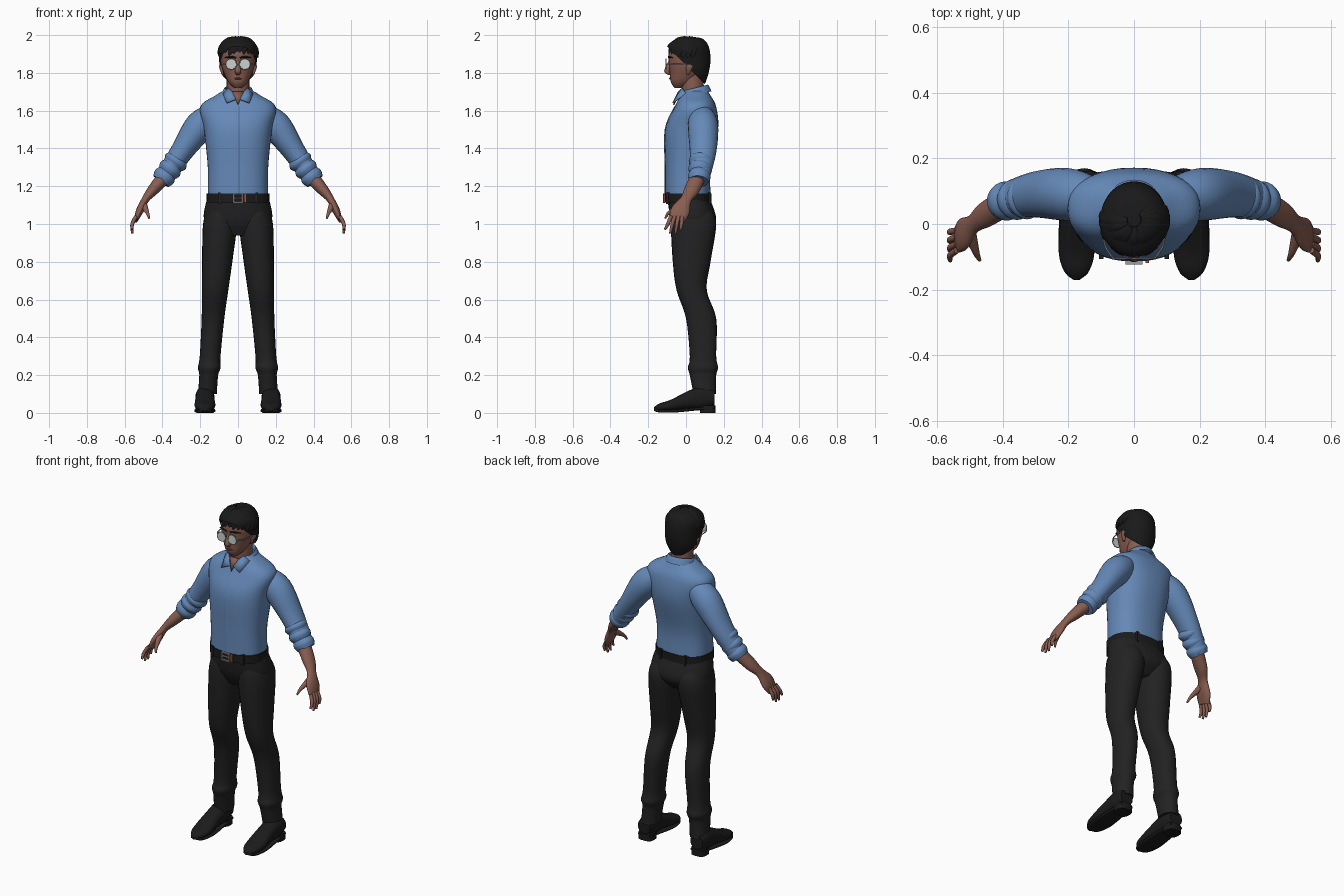
import bpy, bmesh, math, random
from mathutils import Vector

if "Cube" in bpy.data.objects:
    bpy.data.objects.remove(bpy.data.objects["Cube"], do_unlink=True)
random.seed(4)
X, Y, Z = Vector((1, 0, 0)), Vector((0, 1, 0)), Vector((0, 0, 1))


def material(name, red, green, blue):
    mat = bpy.data.materials.new(name)
    mat.use_nodes = True
    mat.diffuse_color = (red, green, blue, 1)
    shader = mat.node_tree.nodes["Principled BSDF"]
    shader.inputs["Base Color"].default_value = (red, green, blue, 1)
    shader.inputs["Roughness"].default_value = .7
    return mat


SHIRT = material("shirt blue", .13, .25, .48)
TROUSER = material("trouser black", .016, .016, .016)
LEATHER = material("leather black", .011, .011, .011)
HAIR = material("hair black", .01, .01, .01)
SKIN = material("skin brown", .25, .11, .08)
LIP = material("lip brown", .15, .06, .05)
LENS = material("lens pale grey", .6, .65, .65)
METAL = material("metal grey", .35, .35, .35)
TAG = material("tag red brown", .4, .09, .04)


def finish(name, bm, mat, mirror=False):
    """Turn a bmesh into a shaded object, optionally mirrored across x."""
    bmesh.ops.recalc_face_normals(bm, faces=bm.faces)
    mesh = bpy.data.meshes.new(name)
    bm.to_mesh(mesh)
    bm.free()
    mesh.materials.append(mat)
    obj = bpy.data.objects.new(name, mesh)
    bpy.context.scene.collection.objects.link(obj)
    if mirror:
        obj.modifiers.new("mirror", "MIRROR").use_mirror_merge = False
    bpy.ops.object.select_all(action="DESELECT")
    obj.select_set(True)
    bpy.context.view_layer.objects.active = obj
    bpy.ops.object.shade_smooth_by_angle(angle=math.radians(50))
    return obj


def spline(rows, steps):
    """Smooth curve through rows of numbers."""
    rows = [Vector(row) for row in rows]
    curve = []
    for i, (start, end) in enumerate(zip(rows, rows[1:])):
        before, after = rows[max(i - 1, 0)], rows[min(i + 2, len(rows) - 1)]
        leave, arrive, gap = (end - before) / 2, (after - start) / 2, end - start
        for k in range(steps):
            t = k / steps
            bend = gap * 3 - leave * 2 - arrive
            twist = leave + arrive - gap * 2
            curve.append(start + leave * t + bend * t ** 2 + twist * t ** 3)
    return curve + [rows[-1]]


def loft(name, rows, mat, frame=None, ref=Y, power=2, sides=24, steps=5,
         mirror=False, cap=True, keep=None):
    """Skin rounded sections, each row being x, y, z and two half widths."""
    rows = spline(rows, steps)
    bm = bmesh.new()
    rings = []
    for i, row in enumerate(rows):
        if frame:
            across, along = frame
        else:
            ahead, behind = rows[min(i + 1, len(rows) - 1)], rows[max(i - 1, 0)]
            tangent = Vector(ahead[:3]) - Vector(behind[:3])
            across = ref.cross(tangent).normalized()
            along = tangent.cross(across).normalized()
        ring = []
        for k in range(sides):
            angle = math.tau * k / sides
            wide, deep = (math.copysign(abs(f) ** (2 / power), f)
                          for f in (math.cos(angle), math.sin(angle)))
            point = Vector(row[:3]) + across * wide * row[3] + along * deep * row[4]
            ring.append(bm.verts.new(point))
        rings.append(ring)
    for low, high in zip(rings, rings[1:]):
        for k in range(sides):
            bm.faces.new((low[k - 1], low[k], high[k], high[k - 1]))
    if cap:
        bm.faces.new(rings[0])
        bm.faces.new(rings[-1])
    if keep:
        unwanted = [f for f in bm.faces if not keep(f.calc_center_median())]
        bmesh.ops.delete(bm, geom=unwanted, context="FACES")
    return finish(name, bm, mat, mirror)


def upright(name, rows, mat, **options):
    """Level sections on the centre line; rows hold z, y and two half widths."""
    rows = [(0, y, z, wide, deep) for z, y, wide, deep in rows]
    return loft(name, rows, mat, frame=(X, Y), **options)


def plate(name, points, mat, mirror=False):
    bm = bmesh.new()
    bm.faces.new([bm.verts.new(point) for point in points])
    solid = finish(name, bm, mat, mirror).modifiers.new("thickness", "SOLIDIFY")
    solid.thickness, solid.offset = .006, 0


def block(name, centre, size, mat):
    bm = bmesh.new()
    bmesh.ops.create_cube(bm, size=1)
    bmesh.ops.scale(bm, vec=size, verts=bm.verts)
    bmesh.ops.translate(bm, vec=centre, verts=bm.verts)
    finish(name, bm, mat)


# Shirt body and button placket
body = [(1.16, .01, .16, .12), (1.3, .01, .16, .12), (1.5, .03, .18, .14),
        (1.62, .05, .2, .11), (1.68, .05, .12, .08), (1.71, .05, .07, .06)]
upright("shirt_body", body, SHIRT, power=2.4, sides=40)
placket = [(0, y - deep, z, .01, .003) for z, y, wide, deep in body[:4]]
loft("shirt_placket", placket, SHIRT, sides=8)

# Sleeves with rolled cuffs
loft("sleeves", [(.12, .08, 1.58, .06, .06), (.2, .09, 1.52, .08, .08),
                 (.3, .09, 1.38, .06, .07), (.4, .07, 1.23, .05, .05)], SHIRT, mirror=True)
elbow, cuff = Vector((.33, .08, 1.33)), Vector((.39, .07, 1.25))
for k in range(3):
    middle = elbow.lerp(cuff, k / 2)
    half = (cuff - elbow) * .3
    roll = [(*(middle + half * side), width, width)
            for side, width in ((-1, .05), (0, .066 - .003 * k), (1, .05))]
    loft("sleeve_rolls", roll, SHIRT, mirror=True)

# Collar, open at the front
upright_tilt = (X, Vector((0, 1, .25)))
loft("collar_band", [(0, .045, 1.68, .09, .09), (0, .045, 1.72, .07, .07),
                     (0, .045, 1.68, .06, .06)], SHIRT, frame=upright_tilt, sides=40,
     cap=False, keep=lambda spot: spot.y > 0 or abs(spot.x) > .035)
plate("collar_wings", [(.08, 0, 1.69), (.05, -.02, 1.72), (.03, -.04, 1.7),
                       (.01, -.06, 1.66), (.06, -.07, 1.64)], SHIRT, mirror=True)
plate("open_neckline", [(-.03, -.03, 1.7), (.03, -.03, 1.7), (0, -.065, 1.63)], SKIN)

# Forearms and hands
loft("forearms", [(.38, .07, 1.26, .04, .04), (.45, .03, 1.18, .03, .04),
                  (.49, 0, 1.13, .02, .03), (.52, -.03, 1.07, .02, .05),
                  (.54, -.05, 1.02, .01, .04)], SKIN, mirror=True)
for k, finger in enumerate(("index", "middle", "ring", "little")):
    root = -.08 + .02 * k
    tip = .95 if finger in ("middle", "ring") else .97
    loft(finger + "_fingers", [(.54, root, 1.04, .01, .01),
                               (.56, root * 1.2, 1, .01, .01),
                               (.56, root * 1.4, tip, .006, .006)], SKIN, sides=10, mirror=True)
loft("thumbs", [(.5, -.03, 1.1, .02, .02), (.48, -.09, 1.06, .01, .01),
                (.47, -.11, 1.03, .005, .005)], SKIN, sides=12, mirror=True)

# Trousers, with legs splaying steadily toward the feet
upright("trouser_seat", [(.94, .03, .1, .07), (1.02, .04, .18, .12), (1.15, .01, .16, .11)],
        TROUSER, power=2.3, sides=36)
legs = [(.1, .1, .05, .06), (.2, .09, .05, .07), (.24, .09, .06, .08), (.3, .09, .055, .07),
        (.5, .08, .06, .08), (.65, .03, .07, .08), (.8, .03, .08, .1), (1, .04, .09, .12),
        (1.08, .03, .07, .1)]
loft("trouser_legs", [(.17 - .075 * z, y, z, wide, deep) for z, y, wide, deep in legs],
     TROUSER, frame=(X, Y), power=2.2, mirror=True)

# Belt, loops and buckle
waist = 1.137
upright("belt", [(waist - .024, .01, .166, .124), (waist + .024, .01, .166, .124)],
        LEATHER, power=2.35, sides=40, steps=1)
for side in (-1, 1):
    block("front_belt_loop", (side * .1, -.097, waist), (.014, .02, .06), TROUSER)
    block("rear_belt_loop", (side * .08, .122, waist), (.014, .02, .06), TROUSER)
    block("buckle_side", (side * .023, -.117, waist), (.007, .012, .05), METAL)
    block("buckle_bar", (0, -.117, waist + side * .022), (.05, .012, .007), METAL)
block("buckle_prong", (0, -.117, waist), (.04, .01, .006), METAL)
block("belt_tag", (.04, -.113, waist), (.01, .012, .046), TAG)

# Shoes: upper, sole and heel
foot = .175
upper = [(.15, .08, .04, .04), (.09, .08, .05, .06), (.02, .07, .05, .05),
         (-.08, .04, .055, .03), (-.14, .03, .04, .02), (-.17, .02, .01, .01)]
sole = [(.15, .03, .04), (.05, .02, .05), (-.06, .01, .055), (-.14, .01, .04), (-.17, .02, .01)]
loft("shoe_uppers", [(foot, y, z, wide, tall) for y, z, wide, tall in upper],
     LEATHER, frame=(X, Z), power=2.3, mirror=True)
loft("shoe_soles", [(foot, y, z, wide, .008) for y, z, wide in sole],
     LEATHER, frame=(X, Z), power=4, mirror=True)
loft("shoe_heels", [(foot, .115, z, .045, .042) for z in (0, .04)],
     LEATHER, frame=(X, Y), power=3, steps=1, mirror=True)

# Neck, head and face
upright("neck", [(1.64, .04, .06, .06), (1.8, .03, .06, .06)], SKIN)
upright("head", [(1.72, -.04, .02, .02), (1.75, -.02, .05, .06), (1.8, 0, .075, .085),
                 (1.85, .01, .09, .1), (1.92, .01, .09, .1), (1.98, .01, .04, .05)],
        SKIN, power=2.2, sides=32)
loft("nose", [(0, -.08, 1.87, .01, .01), (0, -.1, 1.81, .016, .016),
              (0, -.09, 1.79, .01, .005)], SKIN, frame=(X, Y), sides=14)
loft("mouth", [(-.03, -.07, 1.77, .003, .003), (0, -.085, 1.77, .005, .005),
               (.03, -.07, 1.77, .003, .003)], LIP, sides=10)
loft("ears", [(.08, .01, 1.79, .005, .005), (.09, .02, 1.83, .01, .02),
              (.09, .02, 1.85, .005, .01)], SKIN, frame=(X, Y), sides=14, mirror=True)
loft("eyebrows", [(.01, -.09, 1.88, .004, .005), (.04, -.09, 1.885, .005, .005),
                  (.07, -.07, 1.88, .002, .003)], HAIR, sides=8, mirror=True)

# Glasses
eye = Vector((.036, -.106, 1.846))
radius, wire = .027, (.003, .003)
loft("lenses", [(*(eye + Y * shift), radius, radius) for shift in (-.002, .002)],
     LENS, frame=(X, Z), steps=1, mirror=True)
turns = [math.tau * k / 24 for k in range(25)]
loft("rims", [(*(eye + (X * math.cos(a) + Z * math.sin(a)) * radius), *wire) for a in turns],
     METAL, sides=6, steps=1, mirror=True)
inner, outer = eye - X * radius, eye + X * radius
loft("bridge", [(*inner, *wire), (-inner.x, *inner.yz, *wire)], METAL, sides=6, steps=1)
loft("temples", [(*outer, *wire), (.09, -.06, eye.z, *wire), (.094, .02, eye.z, *wire)],
     METAL, ref=Z, sides=6, mirror=True)

# Hair shell cut along a sloping hairline
shell = upright("hair_shell", [(1.74, .06, .05, .04), (1.8, .04, .09, .08), (1.87, .02, .1, .11),
                               (1.94, .01, .1, .11), (1.98, .02, .06, .07), (1.99, .02, .02, .02)],
                HAIR, sides=36).data
bm = bmesh.new()
bm.from_mesh(shell)
bmesh.ops.bisect_plane(bm, geom=[*bm.verts, *bm.edges, *bm.faces], plane_co=(0, -.055, 1.895),
                       plane_no=(0, 1, 1), clear_inner=True)
bm.to_mesh(shell)
bm.free()

# Tapered locks sweeping from the crown to the fringe and temples
crown = Vector((0, .013, 1.888))


def scalp(turn, drop):
    ring = math.sin(drop)
    return Vector((ring * math.sin(turn), -ring * math.cos(turn), math.cos(drop))) * .104


count = 15
for i in range(count):
    turn = 3.5 * (i / (count - 1) - .5)
    reach = 1.4 + .12 * abs(turn) + random.uniform(-.12, .12)
    sweep, width = random.uniform(.25, .5), random.uniform(.02, .027)
    lock = [(*(crown + scalp(turn + sweep * (1 - f), .2 + (reach - .2) * f)), width * w, .01 * w)
            for f, w in ((0, .4), (.3, 1), (.65, 1), (.9, .55), (1, .08))]
    loft("hair_lock", lock, HAIR, ref=scalp(turn, 1), sides=10)
